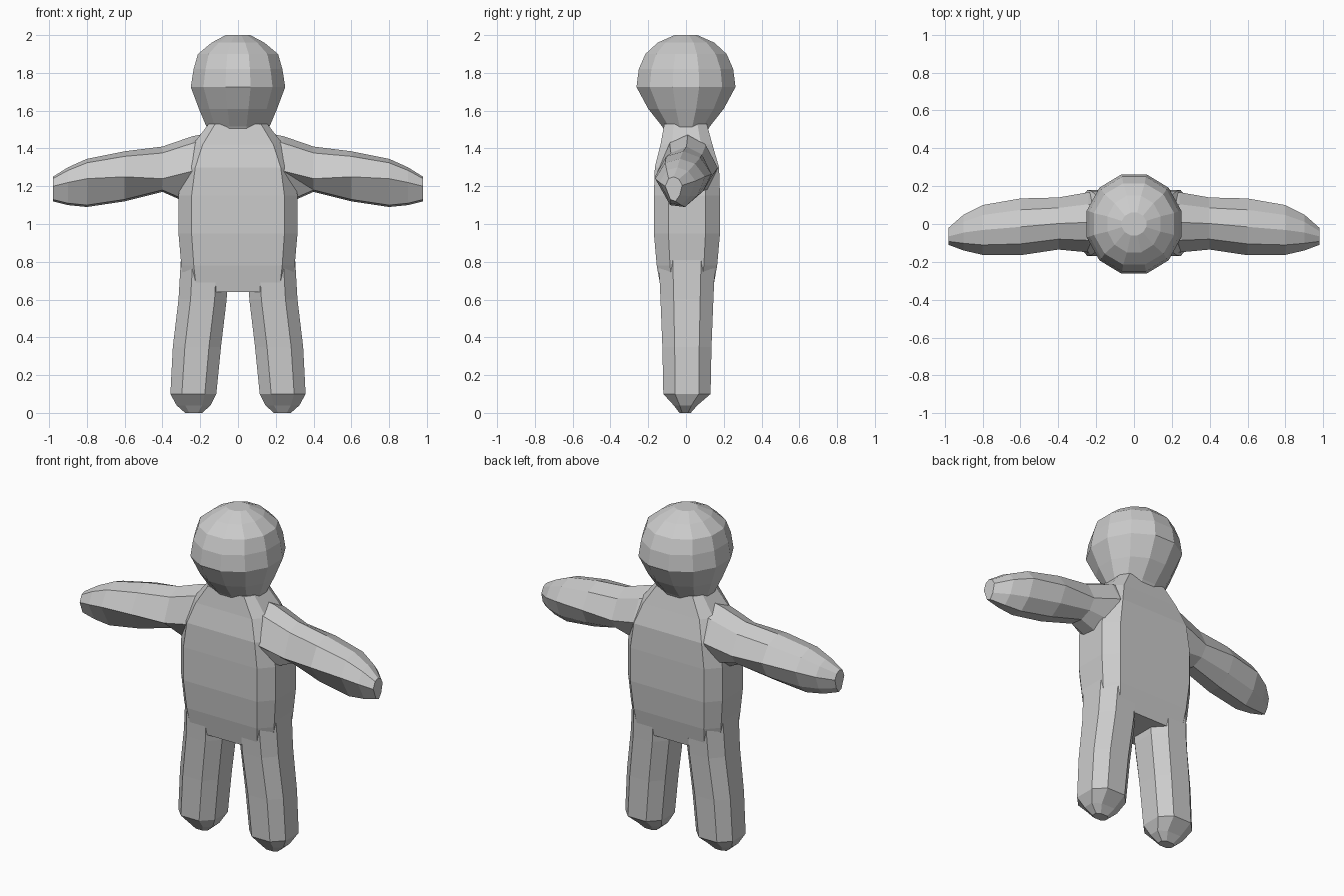
import bpy, bmesh
from math import cos, sin, pi

if "Cube" in bpy.data.objects:
    bpy.data.objects.remove(bpy.data.objects["Cube"])


def loft(name, rings):
    """Closed skin through rings of equal point count."""
    bm = bmesh.new()
    loops = [[bm.verts.new(p) for p in ring] for ring in rings]
    n = len(loops[0])
    for a, b in zip(loops, loops[1:]):
        for i in range(n):
            j = (i + 1) % n
            bm.faces.new((a[i], a[j], b[j], b[i]))
    bm.faces.new(loops[0])
    bm.faces.new(loops[-1])
    bmesh.ops.recalc_face_normals(bm, faces=bm.faces[:])
    mesh = bpy.data.meshes.new(name)
    bm.to_mesh(mesh)
    bm.free()
    obj = bpy.data.objects.new(name, mesh)
    bpy.context.collection.objects.link(obj)
    return obj


def octagon(x0, x1, y0, y1, z, cx, cy):
    """Box section with cut corners."""
    return [(x0 + cx, y0, z), (x1 - cx, y0, z), (x1, y0 + cy, z), (x1, y1 - cy, z),
            (x1 - cx, y1, z), (x0 + cx, y1, z), (x0, y1 - cy, z), (x0, y0 + cy, z)]


def arm_ring(s, x, yf, yb, top, mid, bot):
    w = yb - yf
    h = top - mid
    profile = [(yf, mid), (yf + w * .2, top - h * .2), (yf + w * .5, top),
               (yf + w * .8, top - h * .25), (yb, mid + h * .1),
               (yb - w * .15, mid - (mid - bot) * .6),
               (yf + w * .6, bot), (yf + w * .3, bot + .01)]
    return [(s * x, y, z) for y, z in profile]


# Torso: z, half width, front y, back y
torso_rows = [(.64, .28, -.13, .14), (.78, .30, -.155, .165), (.95, .315, -.17, .18),
              (1.15, .315, -.17, .18), (1.30, .29, -.165, .175),
              (1.42, .24, -.135, .14), (1.53, .155, -.115, .11)]
body = loft("body", [octagon(-w, w, f, b, z, w * .22, (b - f) * .22)
                     for z, w, f, b in torso_rows])

# Head: z, half width, half depth of a twelve-sided section
head_rows = [(1.47, .14, .10), (1.515, .167, .125), (1.61, .207, .20), (1.725, .25, .262),
             (1.82, .235, .25), (1.90, .212, .215), (1.96, .14, .15), (2.0, .065, .06)]
k = 1 / cos(pi / 12)
parts = [loft("head", [[(w * k * cos(pi / 12 + i * pi / 6), d * k * sin(pi / 12 + i * pi / 6), z)
                        for i in range(12)] for z, w, d in head_rows])]

# Arms: x, front y, back y, top z, middle z, bottom z
arm_rows = [(.08, -.12, .13, 1.495, 1.32, 1.14), (.24, -.15, .168, 1.465, 1.28, 1.10),
            (.40, -.135, .14, 1.41, 1.24, 1.17), (.60, -.165, .135, 1.385, 1.25, 1.12),
            (.80, -.163, .10, 1.345, 1.24, 1.09), (.90, -.14, .05, 1.30, 1.22, 1.10),
            (.98, -.11, -.02, 1.25, 1.20, 1.12)]

# Legs: z, inner x, outer x, front y, back y
leg_rows = [(0, .19, .28, -.035, .025), (.04, .145, .325, -.065, .06),
            (.10, .115, .358, -.12, .13), (.35, .09, .345, -.125, .135),
            (.60, .06, .315, -.135, .145), (.82, .05, .302, -.145, .155)]

for s, side in ((1, "right"), (-1, "left")):
    parts.append(loft(side + "_arm", [arm_ring(s, *r) for r in arm_rows]))
    parts.append(loft(side + "_leg", [
        [(s * x, y, z) for x, y, z in octagon(a, b, f, g, h, (b - a) * .25, (g - f) * .25)]
        for h, a, b, f, g in leg_rows]))

# Fuse everything into one skin
bpy.context.view_layer.objects.active = body
for part in parts:
    mod = body.modifiers.new("fuse", 'BOOLEAN')
    mod.operation = 'UNION'
    mod.solver = 'EXACT'
    mod.object = part
    bpy.ops.object.modifier_apply(modifier=mod.name)
    bpy.data.objects.remove(part)
